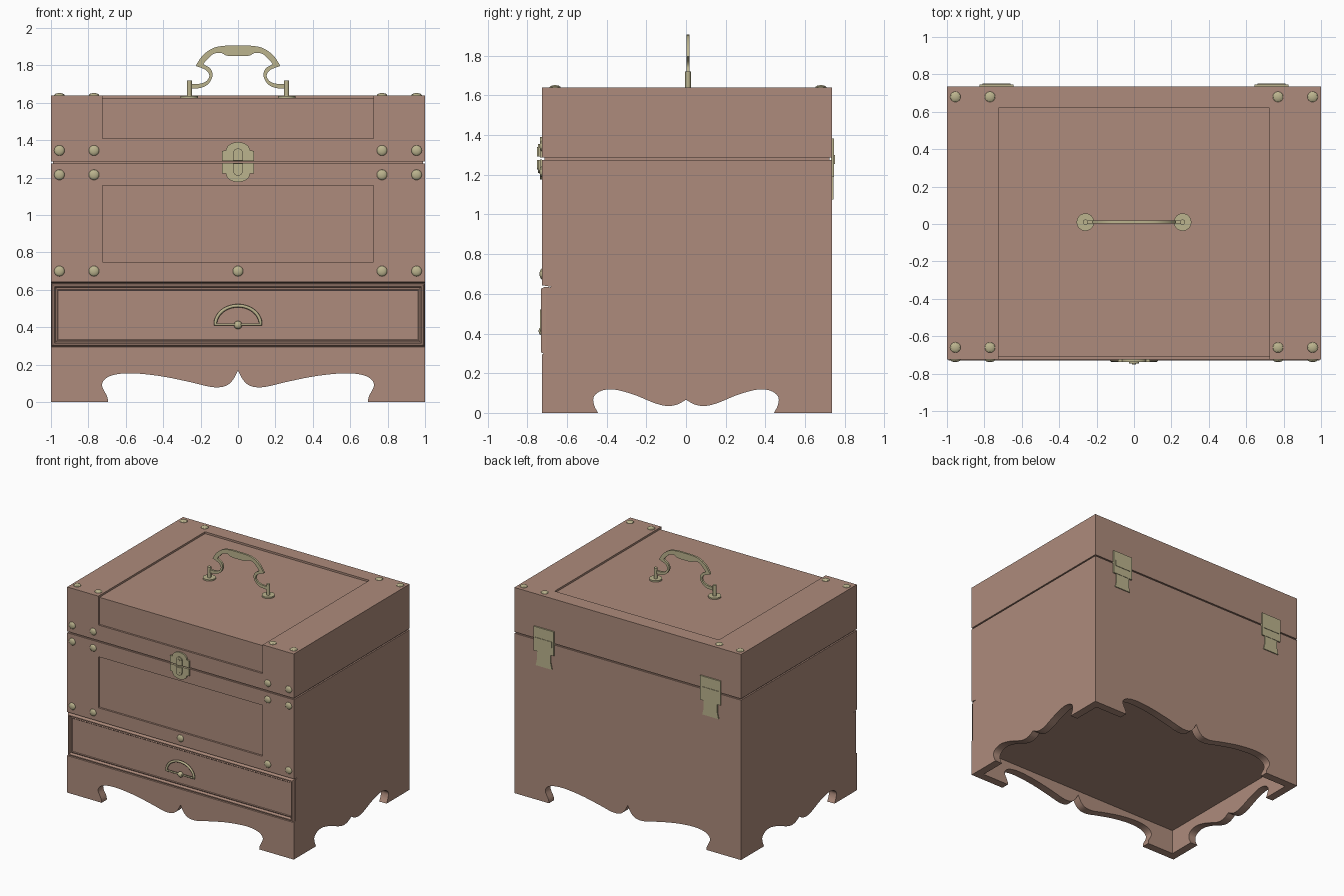
import bpy, bmesh, math
from mathutils import Vector

if "Cube" in bpy.data.objects:
    bpy.data.objects.remove(bpy.data.objects["Cube"])

FRONT, BACK, TOP = -0.725, 0.735, 1.64


def material(name, color):
    m = bpy.data.materials.new(name)
    m.use_nodes = True
    m.diffuse_color = color
    m.node_tree.nodes["Principled BSDF"].inputs["Base Color"].default_value = color
    return m


wood = material("warm_brown_wood", (0.42, 0.26, 0.2, 1))
brass = material("pale_brass", (0.5, 0.455, 0.27, 1))


def finish(name, bm, mat):
    bmesh.ops.recalc_face_normals(bm, faces=bm.faces)
    me = bpy.data.meshes.new(name)
    bm.to_mesh(me)
    bm.free()
    ob = bpy.data.objects.new(name, me)
    bpy.context.collection.objects.link(ob)
    me.materials.append(mat)
    return ob


def prism(name, pts, axis, a, b, mat):
    """Extrude a 2D outline along an axis from a to b."""
    place = {"x": lambda u, v: (a, u, v), "y": lambda u, v: (u, a, v),
             "z": lambda u, v: (u, v, a)}[axis]
    bm = bmesh.new()
    face = bm.faces.new([bm.verts.new(place(u, v)) for u, v in pts])
    new = bmesh.ops.extrude_face_region(bm, geom=[face])["geom"]
    shift = Vector([b - a if c == axis else 0 for c in "xyz"])
    bmesh.ops.translate(bm, vec=shift, verts=[g for g in new if isinstance(g, bmesh.types.BMVert)])
    return finish(name, bm, mat)


def box(name, x, y, z, mat):
    return prism(name, [(x[0], y[0]), (x[1], y[0]), (x[1], y[1]), (x[0], y[1])], "z", *z, mat)


def cut(ob, cutter):
    mod = ob.modifiers.new("cut", "BOOLEAN")
    mod.operation, mod.solver, mod.object = "DIFFERENCE", "EXACT", cutter
    with bpy.context.temp_override(object=ob, active_object=ob, selected_objects=[ob]):
        bpy.ops.object.modifier_apply(modifier=mod.name)
    bpy.data.objects.remove(cutter)


def spline(pts, steps=5):
    """Catmull-Rom curve through the points."""
    p = [Vector(q) for q in pts]
    p = [2 * p[0] - p[1]] + p + [2 * p[-1] - p[-2]]
    out = []
    for i in range(1, len(p) - 2):
        a, b, c, d = p[i - 1:i + 3]
        for k in range(steps):
            t = k / steps
            out.append((2 * b + (c - a) * t + (2 * a - 5 * b + 4 * c - d) * t * t
                        + (3 * b - a - 3 * c + d) * t ** 3) / 2)
    return [(v.x, v.y) for v in out + [p[-2]]]


def mirrored(half):
    """Half outline ending at the centre, plus its reflection."""
    return half + [(-u, v) for u, v in reversed(half) if abs(u) > 1e-6]


# Carcass with drawer opening
carcass = prism("chest_body", [(FRONT, 0), (FRONT, 0.295), (-0.705, 0.3), (-0.705, 0.622), (-0.68, 0.636),
                               (FRONT, 0.643), (FRONT, 1.275), (BACK, 1.275), (BACK, 0)],
                "x", -1, 1, wood)
cut(carcass, box("front_panel_cutter", (-0.725, 0.725), (-1, FRONT + 0.015), (0.75, 1.157), wood))
cut(carcass, box("base_hollow_cutter", (-0.935, 0.935), (FRONT + 0.065, BACK - 0.065), (-0.1, 0.2), wood))

# Scalloped skirt
front_scallop = spline([(-0.695, 0), (-0.7, 0.03), (-0.727, 0.095), (-0.684, 0.139), (-0.578, 0.154),
                        (-0.417, 0.139), (-0.257, 0.107), (-0.139, 0.08), (-0.07, 0.085),
                        (-0.03, 0.115), (0, 0.168)])
side_scallop = spline([(-0.444, 0), (-0.463, 0.04), (-0.465, 0.08), (-0.43, 0.11), (-0.364, 0.118),
                       (-0.263, 0.092), (-0.16, 0.05), (-0.096, 0.035), (-0.045, 0.042), (0, 0.066)])
for pts, axis in ((front_scallop, "y"), (side_scallop, "x")):
    outline = mirrored([(pts[0][0], -0.1)] + pts)
    cut(carcass, prism("scallop_cutter", outline, axis, -1.2, 1.2, wood))

# Lid with a sunk panel running over its front edge
lid = box("lid", (-1, 1), (FRONT, BACK), (1.286, TOP), wood)
cut(lid, prism("lid_panel_cutter", [(-1, 1.41), (-0.71, 1.41), (-0.71, 1.625), (0.62, 1.625),
                                    (0.62, 2), (-1, 2)], "x", -0.725, 0.725, wood))
box("lid_seam", (-0.988, 0.988), (FRONT + 0.012, BACK - 0.012), (1.27, 1.29), wood)

# Drawer front with a moulded frame
drawer = box("drawer_front", (-0.998, 0.998), (-0.715, -0.69), (0.297, 0.634), wood)
bm = bmesh.new()
bm.from_mesh(drawer.data)
panel = min(bm.faces, key=lambda f: f.calc_center_median().y)
for thickness, depth in ((0.012, 0.016), (0.012, 0), (0.01, -0.02), (0.012, 0.004), (0.006, -0.004)):
    bmesh.ops.inset_region(bm, faces=[panel], thickness=thickness, depth=depth)
bm.to_mesh(drawer.data)
bm.free()


def dome(name, loc, size):
    bm = bmesh.new()
    bmesh.ops.create_uvsphere(bm, u_segments=16, v_segments=8, radius=1)
    bmesh.ops.scale(bm, vec=size, verts=bm.verts)
    ob = finish(name, bm, brass)
    ob.location = loc
    return ob


# Rivets
for x in (-0.955, -0.77, 0.77, 0.955):
    for z in (1.345, 1.215, 0.7):
        dome("front_rivet", (x, FRONT, z), (0.028, 0.013, 0.028))
    for y in (-0.66, 0.68):
        dome("top_rivet", (x, y, TOP), (0.028, 0.028, 0.012))
dome("centre_rivet", (0, FRONT, 0.7), (0.028, 0.013, 0.028))


# Clasp, upper and lower halves
def arc(rx, rz, z, start=0, end=180, n=14):
    steps = [math.radians(start + (end - start) * i / n) for i in range(n + 1)]
    return [(rx * math.cos(a), z + rz * math.sin(a)) for a in steps]


for name, s in (("upper", 1), ("lower", -1)):
    plate = [(-0.085, 0.005), (0.085, 0.005), (0.085, 0.06)] + arc(0.064, 0.045, 0.062) + [(-0.085, 0.06)]
    boss = [(-0.026, 0.008), (0.026, 0.008)] + arc(0.026, 0.026, 0.047)
    slot = [(-0.012, 0.008), (0.012, 0.008)] + arc(0.012, 0.012, 0.044)
    for part, pts, y in (("plate", plate, -0.737), ("hasp", boss, -0.746), ("catch", slot, -0.751)):
        prism(f"{name}_clasp_{part}", [(u, 1.283 + s * v) for u, v in pts], "y", FRONT, y, brass)

# Back hinges
for x in (-0.735, 0.735):
    box("hinge_leaf", (x - 0.09, x + 0.09), (BACK - 0.005, 0.746), (1.19, 1.383), brass)
    box("hinge_knuckle", (x - 0.075, x + 0.075), (BACK - 0.005, 0.75), (1.255, 1.3), brass)
    prism("hinge_tab", [(x - 0.06, 1.2), (x + 0.06, 1.2), (x + 0.06, 1.125), (x + 0.072, 1.075),
                        (x - 0.072, 1.075), (x - 0.06, 1.125)], "y", BACK - 0.005, 0.743, brass)

# Drawer pull
curve = bpy.data.curves.new("drawer_pull", "CURVE")
curve.dimensions, curve.bevel_depth, curve.bevel_resolution = "3D", 0.009, 2
loop = curve.splines.new("POLY")
bail = arc(0.121, 0.1, 0.415, n=28)
loop.points.add(len(bail) - 1)
for p, (x, z) in zip(loop.points, bail):
    p.co = (x, -0.728, z, 1)
loop.use_cyclic_u = True
curve.materials.append(brass)
bpy.context.collection.objects.link(bpy.data.objects.new("drawer_pull", curve))
dome("drawer_pull_knob", (0, -0.725, 0.412), (0.022, 0.018, 0.022))

# Carrying handle on the lid
outer = spline([(-0.26, 1.70), (-0.205, 1.702), (-0.17, 1.715), (-0.153, 1.745), (-0.172, 1.775),
                (-0.225, 1.797)]) + spline([(-0.222, 1.806), (-0.187, 1.855), (-0.134, 1.892),
                                            (-0.07, 1.905), (0, 1.906)])
inner = spline([(-0.26, 1.675), (-0.2, 1.68), (-0.158, 1.702), (-0.136, 1.745), (-0.148, 1.783),
                (-0.185, 1.806)]) + spline([(-0.176, 1.82), (-0.134, 1.86), (-0.09, 1.866),
                                            (-0.06, 1.852), (0, 1.85)])
under = [(-u, v) for u, v in inner] + list(reversed(inner))[1:]
prism("carrying_handle", mirrored(outer) + under, "y", 0.002, 0.018, brass)
for x in (-0.26, 0.26):
    for name, r, z0, z1 in (("handle_post", 0.014, 1.63, 1.72), ("handle_base", 0.047, 1.62, 1.636)):
        ring = [(x + u, v) for u, v in arc(r, r, 0.01, 0, 345, 23)]
        prism(name, ring, "z", z0, z1, brass)

# Smooth the curved surfaces, keeping edges sharp
for ob in bpy.context.scene.objects:
    if ob.type == "MESH" and ob.data.materials and ob.data.materials[0] in (wood, brass):
        bpy.ops.object.select_all(action="DESELECT")
        ob.select_set(True)
        bpy.context.view_layer.objects.active = ob
        bpy.ops.object.shade_smooth_by_angle(angle=math.radians(32))
